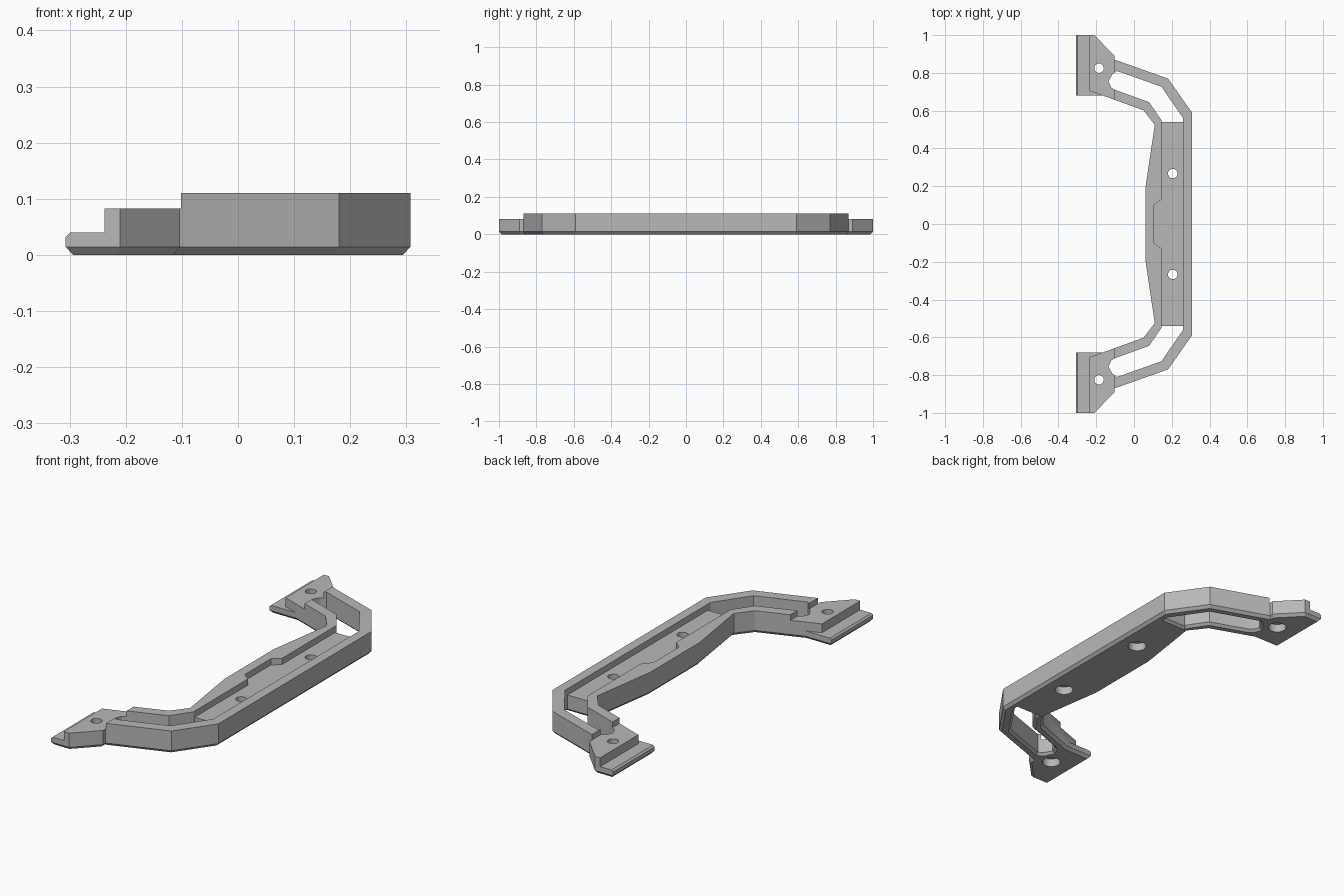
import bpy, bmesh, math
from mathutils import Vector

if "Cube" in bpy.data.objects:
    bpy.data.objects.remove(bpy.data.objects["Cube"], do_unlink=True)


def offset(pts, d):
    """Grow (d > 0) or shrink a polygon with mitred corners."""
    p = [Vector(q) for q in pts]
    n = len(p)
    area = sum(p[i - 1].x * p[i].y - p[i].x * p[i - 1].y for i in range(n))
    sign = 1 if area > 0 else -1
    out = []
    for i in range(n):
        e1 = (p[i] - p[i - 1]).normalized()
        e2 = (p[(i + 1) % n] - p[i]).normalized()
        n1 = Vector((e1.y, -e1.x)) * sign
        n2 = Vector((e2.y, -e2.x)) * sign
        out.append(p[i] + (n1 + n2) * d / max(1 + n1.dot(n2), 0.3))
    return out


def prism(name, pts, levels):
    """Stack of outlines given as (height, offset) levels, capped at both ends."""
    bm = bmesh.new()
    rings = [[bm.verts.new((q.x, q.y, z)) for q in offset(pts, d)] for z, d in levels]
    n = len(pts)
    for a, b in zip(rings, rings[1:]):
        for i in range(n):
            j = (i + 1) % n
            bm.faces.new((a[i], a[j], b[j], b[i]))
    bm.faces.new(rings[0])
    bm.faces.new(rings[-1])
    bmesh.ops.recalc_face_normals(bm, faces=bm.faces)
    mesh = bpy.data.meshes.new(name)
    bm.to_mesh(mesh)
    bm.free()
    obj = bpy.data.objects.new(name, mesh)
    bpy.context.collection.objects.link(obj)
    return obj


def mirror(pts):
    return [(x, -y) for x, y in pts]


def circle(x, y, r, n=24):
    return [(x + r * math.cos(2 * math.pi * i / n), y + r * math.sin(2 * math.pi * i / n))
            for i in range(n)]


# Handle body: half outline from the inner middle round the foot to the outer wall
half = [(0.06, 0.19), (0.11, 0.525), (0.05, 0.602), (-0.165, 0.68), (-0.307, 0.68),
        (-0.307, 1.0), (-0.21, 1.0), (-0.103, 0.89), (-0.103, 0.87), (0.18, 0.77),
        (0.307, 0.59)]
body = prism("bracket_body", half + mirror(half)[::-1],
             [(0, -0.013), (0.014, 0), (0.11, 0)])

# Channel recess with a notch in the inner wall
chan = [(0.26, 0.55), (0.145, 0.55), (0.145, 0.13), (0.107, 0.1)]
cutters = [prism("channel_cutter", chan + mirror(chan)[::-1], [(0.08, 0), (0.2, 0)])]

# Cutters repeated at both ends
slot = [(0.145, 0.54), (0.26, 0.54), (0.26, 0.56), (0.145, 0.727), (-0.09, 0.81),
        (-0.115, 0.792), (-0.135, 0.755), (-0.12, 0.722), (-0.1, 0.71), (0.08, 0.645),
        (0.145, 0.55)]
foot = [(-0.5, 0.5), (-0.102, 0.5), (-0.102, 1.1), (-0.5, 1.1)]
ledge = [(-0.5, 0.5), (-0.165, 0.5), (-0.165, 0.68), (-0.238, 0.706), (-0.238, 1.1),
         (-0.5, 1.1)]
lip = [(-0.5, 0.5), (-0.307, 0.5), (-0.307, 1.1), (-0.5, 1.1)]
shapes = [
    ("slot", slot, [(-0.01, 0.022), (0.012, 0), (0.2, 0)]),
    ("foot_top", foot, [(0.083, 0), (0.2, 0)]),
    ("foot_ledge", ledge, [(0.04, 0), (0.2, 0)]),
    ("ledge_lip", lip, [(0.032, 0), (0.042, 0.01)]),
]
for x, y in ((-0.185, 0.825), (0.205, 0.267)):
    shapes.append(("screw_hole", circle(x, y, 0.025), [(-0.1, 0), (0.2, 0)]))
    shapes.append(("screw_recess", circle(x, y, 0.042), [(-0.1, 0), (0.04, 0)]))
for name, pts, levels in shapes:
    cutters.append(prism(name + "_cutter", pts, levels))
    cutters.append(prism(name + "_cutter", mirror(pts), levels))

# Cut the recesses, then discard the cutters
bpy.context.view_layer.objects.active = body
body.select_set(True)
for c in cutters:
    c.hide_render = True
    mod = body.modifiers.new("cut", 'BOOLEAN')
    mod.operation = 'DIFFERENCE'
    mod.solver = 'EXACT'
    mod.object = c
    bpy.ops.object.modifier_apply(modifier=mod.name)
for c in cutters:
    bpy.data.objects.remove(c, do_unlink=True)

# Single grey finish
grey = bpy.data.materials.new("plain_grey")
grey.use_nodes = True
colour = (0.48, 0.48, 0.48, 1)
grey.diffuse_color = colour
grey.node_tree.nodes["Principled BSDF"].inputs["Base Color"].default_value = colour
body.data.materials.clear()
body.data.materials.append(grey)
bpy.ops.object.shade_smooth_by_angle(angle=math.radians(20))
